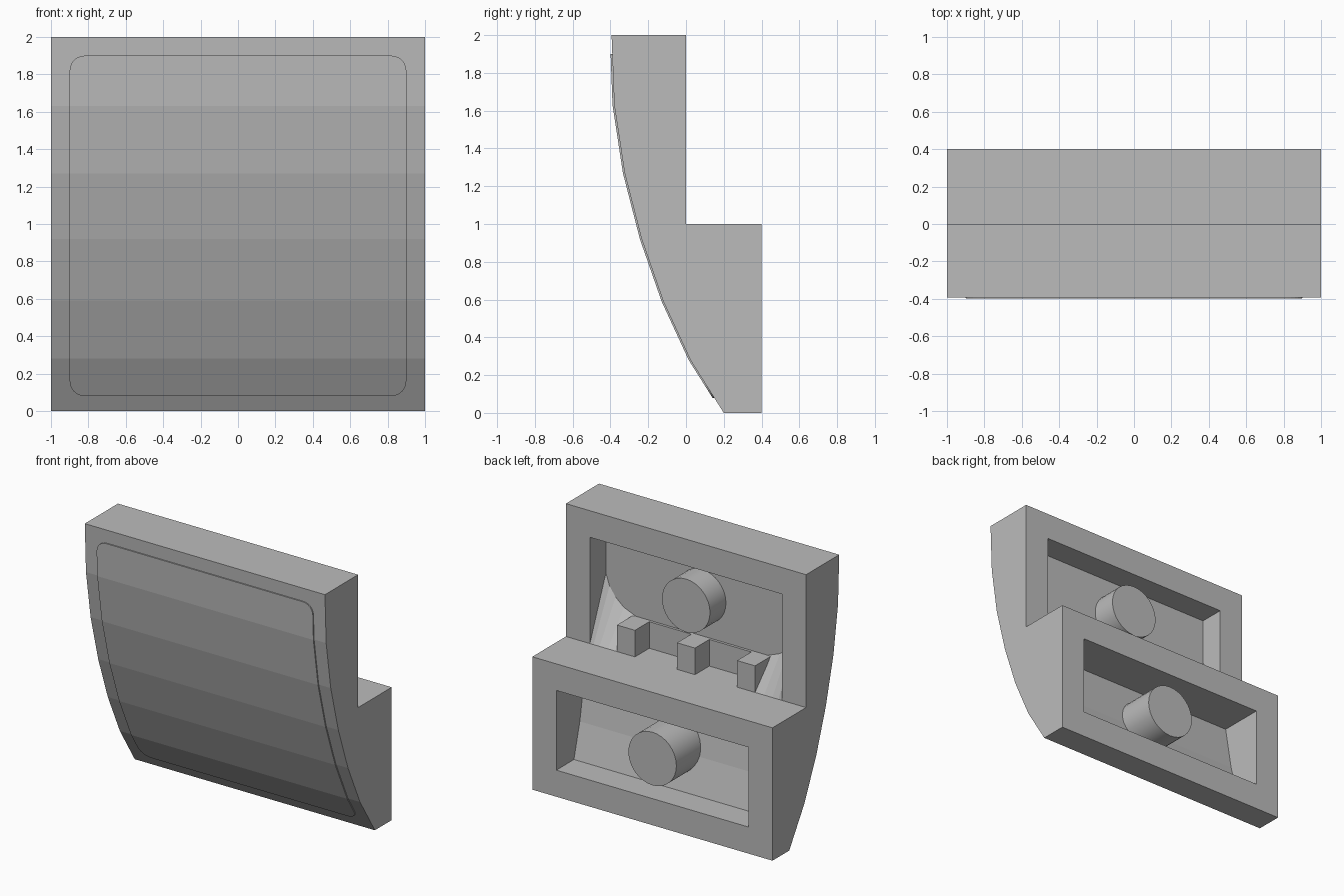
import bpy
import bmesh
import math
from mathutils import Matrix

if "Cube" in bpy.data.objects:
    bpy.data.objects.remove(bpy.data.objects["Cube"], do_unlink=True)

grey = bpy.data.materials.new("mid_grey")
grey.use_nodes = True
grey.diffuse_color = (0.5, 0.5, 0.5, 1)
grey.node_tree.nodes["Principled BSDF"].inputs["Base Color"].default_value = (0.5, 0.5, 0.5, 1)


def add_object(name, bm):
    bmesh.ops.recalc_face_normals(bm, faces=bm.faces)
    mesh = bpy.data.meshes.new(name)
    bm.to_mesh(mesh)
    bm.free()
    mesh.materials.append(grey)
    obj = bpy.data.objects.new(name, mesh)
    bpy.context.collection.objects.link(obj)
    return obj


def prism(name, outline, offset):
    """Extrude a closed 3D outline along an offset."""
    bm = bmesh.new()
    face = bm.faces.new([bm.verts.new(p) for p in outline])
    new = bmesh.ops.extrude_face_region(bm, geom=[face])["geom"]
    bmesh.ops.translate(bm, vec=offset, verts=[v for v in new if isinstance(v, bmesh.types.BMVert)])
    return add_object(name, bm)


def side_prism(name, profile, half_width):
    return prism(name, [(-half_width, y, z) for y, z in profile], (2 * half_width, 0, 0))


def box(name, x, y0, y1, z0, z1, width):
    outline = [(x - width / 2, y, z) for y, z in ((y0, z0), (y1, z0), (y1, z1), (y0, z1))]
    return prism(name, outline, (width, 0, 0))


def cut(obj, cutter, operation):
    cutter.hide_render = True
    mod = obj.modifiers.new("cut", "BOOLEAN")
    mod.operation, mod.solver, mod.object = operation, "EXACT", cutter
    bpy.context.view_layer.objects.active = obj
    bpy.ops.object.modifier_apply(modifier=mod.name)
    bpy.data.objects.remove(cutter, do_unlink=True)


# Stepped body with a faceted curved front
curve = [(0.2, 0), (0.023, 0.28), (-0.12, 0.59), (-0.235, 0.92),
         (-0.325, 1.27), (-0.38, 1.63), (-0.394, 2)]
body = side_prism("body", curve + [(0, 2), (0, 1), (0.4, 1), (0.4, 0)], 1)

# Two recesses in the back
cut(body, side_prism("upper_cutter", [(-0.19, 1), (0.1, 1), (0.1, 1.8), (-0.19, 1.8)], 0.8), "DIFFERENCE")
cut(body, side_prism("lower_cutter", [(0.19, 0.2), (0.5, 0.2), (0.5, 0.8), (0.06, 0.8), (0.12, 0.46)], 0.8),
    "DIFFERENCE")

# Thin rounded panel following the front curve
panel_profile = [(y - 0.009, z) for y, z in curve] + [(y + 0.01, z) for y, z in reversed(curve)]
panel = side_prism("front_panel", panel_profile, 0.95)
radius, outline = 0.08, []
for i, (sx, top) in enumerate(((1, 1), (-1, 1), (-1, 0), (1, 0))):
    cx = sx * (0.9 - radius)
    cz = 1.9 - radius if top else 0.08 + radius
    for k in range(7):
        a = math.radians(90 * i + 15 * k)
        outline.append((cx + radius * math.cos(a), -1, cz + radius * math.sin(a)))
cut(panel, prism("panel_cutter", outline, (0, 2, 0)), "INTERSECT")


# Round pegs inside the recesses
def peg(name, y0, y1, z):
    bm = bmesh.new()
    place = Matrix.Translation((0, (y0 + y1) / 2, z)) @ Matrix.Rotation(math.pi / 2, 4, "X")
    bmesh.ops.create_cone(bm, cap_ends=True, segments=32, radius1=0.2, radius2=0.2,
                          depth=y1 - y0, matrix=place)
    obj = add_object(name, bm)
    bpy.ops.object.select_all(action="DESELECT")
    obj.select_set(True)
    bpy.context.view_layer.objects.active = obj
    bpy.ops.object.shade_smooth_by_angle(angle=math.radians(35))


peg("upper_peg", -0.2, 0, 1.5)
peg("lower_peg", 0.05, 0.4, 0.5)

# Low rail with three posts on the ledge
box("rail", 0, -0.2, -0.17, 0.99, 1.2, 1.12)
for name, x in (("left_post", 0.5), ("middle_post", 0), ("right_post", -0.5)):
    box(name, x, -0.2, 0, 0.99, 1.2, 0.15)

# Curved ramps filling the lower corners of the upper recess
ramp_curve = [(0.8, 1.46), (0.77, 1.37), (0.72, 1.3), (0.65, 1.24), (0.55, 1.2)]
for name, s in (("left_ramp", 1), ("right_ramp", -1)):
    bm = bmesh.new()
    rows = [[bm.verts.new(p) for p in ((s * x, 0, 1), (s * x, -0.19, z), (s * x, -0.19, 1))]
            for x, z in ramp_curve]
    for a, b in zip(rows, rows[1:]):
        for j in range(3):
            k = (j + 1) % 3
            bm.faces.new((a[j], a[k], b[k], b[j]))
    bm.faces.new(rows[0])
    bm.faces.new(rows[-1])
    add_object(name, bm)
